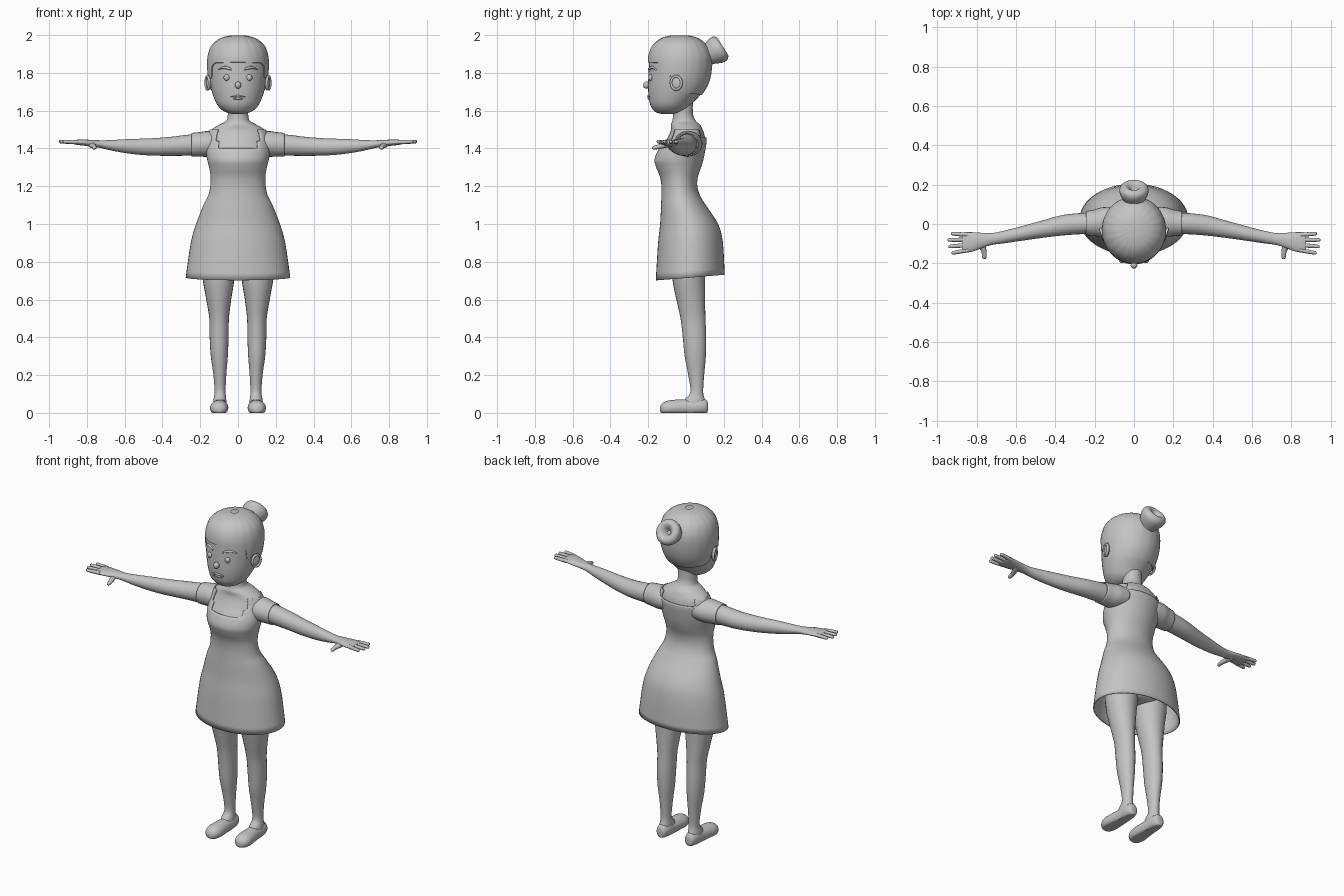
import bpy, bmesh
from math import sin, cos, pi, radians, sqrt, atan2, degrees
from mathutils import Vector

if "Cube" in bpy.data.objects:
    bpy.data.objects.remove(bpy.data.objects["Cube"])

grey = bpy.data.materials.new("plain_grey")
grey.use_nodes = True
GREY = (0.55, 0.55, 0.55, 1)
grey.diffuse_color = GREY
grey.node_tree.nodes["Principled BSDF"].inputs["Base Color"].default_value = GREY


def finish(name, bm, angle=50):
    bmesh.ops.recalc_face_normals(bm, faces=bm.faces)
    mesh = bpy.data.meshes.new(name)
    bm.to_mesh(mesh)
    bm.free()
    mesh.materials.append(grey)
    ob = bpy.data.objects.new(name, mesh)
    bpy.context.collection.objects.link(ob)
    bpy.ops.object.select_all(action='DESELECT')
    ob.select_set(True)
    bpy.context.view_layer.objects.active = ob
    bpy.ops.object.shade_smooth_by_angle(angle=radians(angle))
    return ob


def smooth(rows, n=4):
    """Catmull-Rom refinement of a list of tuples."""
    out = []
    for i in range(len(rows) - 1):
        quad = [rows[max(i - 1, 0)], rows[i], rows[i + 1], rows[min(i + 2, len(rows) - 1)]]
        for k in range(n):
            t = k / n
            out.append(tuple(
                b + t * ((c - a) + t * ((2 * a - 5 * b + 4 * c - d) + t * (3 * b - a - 3 * c + d))) / 2
                for a, b, c, d in zip(*quad)))
    return out + [rows[-1]]


def sample(rows, v):
    """Linear lookup in rows ordered by their first value."""
    for p, q in zip(rows, rows[1:]):
        if v <= q[0]:
            t = max(0, (v - p[0]) / (q[0] - p[0]))
            return [a + (b - a) * t for a, b in zip(p, q)]
    return list(rows[-1])


def skin_rings(bm, rings, caps=True, keep=None):
    n = len(rings[0])
    vs = [[bm.verts.new(p) for p in r] for r in rings]
    for a, b in zip(vs, vs[1:]):
        for j in range(n):
            quad = (a[j], a[(j + 1) % n], b[(j + 1) % n], b[j])
            mid = sum((v.co for v in quad), Vector()) / 4
            if keep is None or keep(mid):
                bm.faces.new(quad)
    if caps:
        bm.faces.new(vs[0])
        bm.faces.new(vs[-1])


def loft(name, rows, axis='z', side=1, segs=24, n=4, caps=True, keep=None, warp=None):
    """Rows are (x, y, z, a, b): centre and half sizes across the axis."""
    rings = []
    for x, y, z, a, b in smooth(rows, n):
        ring = []
        for j in range(segs):
            c, s = a * cos(2 * pi * j / segs), b * sin(2 * pi * j / segs)
            off = {'z': (c, s, 0), 'x': (0, c, s), 'y': (c, 0, s)}[axis]
            p = Vector((x, y, z)) + Vector(off)
            if warp:
                p = warp(p)
            ring.append((p.x * side, p.y, p.z))
        rings.append(ring)
    bm = bmesh.new()
    skin_rings(bm, rings, caps, keep)
    loose = [v for v in bm.verts if not v.link_faces]
    bmesh.ops.delete(bm, geom=loose, context='VERTS')
    return finish(name, bm)


def upright(rows, inset=0):
    """(z, half width, front, back) to loft rows."""
    return [(0, (f + b) / 2, z, rx - inset, (b - f) / 2 - inset) for z, rx, f, b in rows]


def ball(name, loc, scale, segs=20):
    bm = bmesh.new()
    bmesh.ops.create_uvsphere(bm, u_segments=segs, v_segments=segs // 2, radius=1)
    bmesh.ops.scale(bm, vec=scale, verts=bm.verts)
    ob = finish(name, bm, 80)
    ob.location = loc
    return ob


# Dress and the body under it
skirt = [(.715, .277, -.16, .205), (.9, .25, -.148, .195), (1.0, .222, -.137, .17),
         (1.1, .183, -.132, .105)]
torso = [(1.15, .158, -.13, .075), (1.2, .147, -.13, .06), (1.25, .145, -.138, .063),
         (1.3, .153, -.158, .08), (1.34, .163, -.167, .092), (1.39, .17, -.148, .102),
         (1.44, .167, -.115, .109), (1.475, .16, -.096, .105), (1.5, .148, -.088, .096)]
neck = [(1.525, .1, -.08, .075), (1.545, .064, -.073, .053), (1.57, .055, -.069, .04),
        (1.6, .054, -.069, .036), (1.65, .054, -.069, .036)]
hips = [(.78, .05, -.03, .06), (.81, .14, -.07, .12), (.95, .18, -.1, .14), (1.08, .16, -.11, .08)]


def in_dress(p):
    bottom = 1.4 if p.y < 0 else 1.46
    return p.z < bottom or abs(p.x) > .11


def tilt_hem(p):
    return Vector((p.x, p.y, p.z + p.y * .08 * max(0, (.95 - p.z) / .235)))


dress = loft("dress", upright(skirt + torso), segs=48, caps=False, keep=in_dress, warp=tilt_hem)
shell = dress.modifiers.new("cloth", 'SOLIDIFY')
shell.thickness = .006
loft("body", upright(hips) + upright(torso, .008) + upright(neck), segs=32)

# Head
head_rows = [(1.583, .03, -.13, -.06), (1.592, .065, -.16, -.02), (1.61, .092, -.178, .01),
             (1.64, .115, -.192, .035), (1.7, .138, -.2, .09), (1.76, .151, -.2, .12),
             (1.83, .158, -.197, .132), (1.89, .154, -.193, .131), (1.94, .135, -.172, .107),
             (1.975, .094, -.132, .066), (1.99, .045, -.085, .02), (1.993, .004, -.037, -.029)]
loft("head", upright(head_rows), segs=40)
head_fine = smooth(head_rows, 6)


def face_y(x, z):
    _, rx, f, b = sample(head_fine, z)
    return (f + b) / 2 - (b - f) / 2 * sqrt(max(0, 1 - (x / rx) ** 2))


# Hair cap: hairline height by angle from the front
hairline = [(0, 1.855), (48, 1.853), (58, 1.835), (63, 1.775), (70, 1.77), (75, 1.79),
            (92, 1.79), (99, 1.72), (115, 1.695), (180, 1.685)]
COLS, ROWS, MID = 80, 22, Vector((0, -.035, 1.8))
rings = []
for i in range(-1, ROWS + 1):
    ring = []
    for j in range(COLS):
        az = 2 * pi * j / COLS
        low = sample(hairline, abs(degrees(atan2(sin(az), cos(az)))))[1]
        z = low + (1.9925 - low) * sin(max(i, 0) / ROWS * pi / 2)
        _, rx, f, b = sample(head_fine, z)
        p = Vector((rx * sin(az), (f + b) / 2 - (b - f) / 2 * cos(az), z))
        strands = .004 * cos(az * 20) * sin(max(i, 0) / ROWS * pi)
        ring.append(MID + (p - MID) * (.99 if i < 0 else 1.035 + strands))
    rings.append(ring)
bm = bmesh.new()
skin_rings(bm, rings, caps=False)
finish("hair", bm)

# Bun with a dimple at its end
bun = loft("hair_bun", [(0, 0, z, r, r) for z, r in
           [(-.02, .045), (.01, .05), (.035, .062), (.065, .073), (.088, .072), (.103, .058),
            (.104, .042), (.092, .026), (.07, .012)]], segs=32)
bun.rotation_euler.x = radians(-58)
bun.location = (0, .106, 1.884)

# Face
ball("nose", (0, -.21, 1.735), (.017, .017, .019))
for name, z, w, h in (("upper_lip", 1.674, .04, .006), ("lower_lip", 1.662, .03, .007)):
    loft(name, [(x * w, face_y(x * w, z), z + .003 * (1 - abs(x)), .008, h * (1.05 - abs(x)))
                for x in (-1, -.6, 0, .6, 1)], 'x', segs=12)

for side, tag in ((1, "left"), (-1, "right")):
    ball(tag + "_eye", (side * .06, face_y(.06, 1.775), 1.775), (.016, .012, .017))
    loft(tag + "_eyebrow", [(x, face_y(x, z), z, .008, h) for x, z, h in
         [(.034, 1.818, .005), (.055, 1.826, .008), (.08, 1.828, .006), (.104, 1.817, .002)]],
         'x', side, segs=12)
    # Ear: shallow bowl with a rim
    ear = ball(tag + "_ear", (side * .155, -.05, 1.747), (.011, .032, .038))
    ear.rotation_euler.z = side * radians(-18)
    rim_rings = []
    for i in range(25):
        u = 2 * pi * i / 24
        rim_rings.append([(side * (.007 + .007 * sin(v)), (.029 + .007 * cos(v)) * cos(u),
                           (.035 + .007 * cos(v)) * sin(u)) for v in [k * pi / 4 for k in range(8)]])
    bm = bmesh.new()
    skin_rings(bm, rim_rings, caps=False)
    bmesh.ops.remove_doubles(bm, verts=bm.verts, dist=.0001)
    rim = finish(tag + "_ear_rim", bm, 80)
    rim.location, rim.rotation_euler = ear.location, ear.rotation_euler

    # Sleeve and arm with palm
    sleeve = loft(tag + "_sleeve", [(.1, .012, 1.425, .075, .062), (.16, .01, 1.424, .075, .068),
                  (.2, .006, 1.422, .068, .065), (.245, .003, 1.42, .062, .062)],
                  'x', side, caps=False)
    sleeve.modifiers.new("cloth", 'SOLIDIFY').thickness = .006
    loft(tag + "_arm", [(.12, .008, 1.423, .058, .058), (.25, .003, 1.418, .054, .056),
         (.36, -.006, 1.411, .052, .05), (.47, -.027, 1.408, .044, .045),
         (.57, -.048, 1.411, .037, .039), (.66, -.066, 1.416, .032, .029),
         (.72, -.076, 1.422, .03, .021), (.77, -.083, 1.427, .038, .018),
         (.82, -.091, 1.431, .049, .016), (.865, -.094, 1.433, .052, .012),
         (.875, -.094, 1.433, .046, .007)], 'x', side)
    # Fingers and thumb
    for finger, y0, y1, tip in (("index", -.133, -.148, .928), ("middle", -.107, -.115, .944),
                                ("ring", -.08, -.081, .948), ("little", -.055, -.049, .93)):
        rows = [(.845 + (tip - .845) * t, y0 + (y1 - y0) * t, 1.433 + .003 * t, r, r)
                for t, r in ((0, .011), (.5, .0105), (.9, .009), (.98, .006), (1, .002))]
        loft(f"{tag}_{finger}_finger", rows, 'x', side, segs=12, n=2)
    loft(tag + "_thumb", [(.785, -.075, 1.424, .02, .014), (.772, -.115, 1.416, .018, .014),
         (.762, -.145, 1.409, .013, .012), (.761, -.17, 1.404, .011, .01),
         (.761, -.179, 1.403, .005, .004)], 'y', side, segs=12)

    # Leg and shoe
    loft(tag + "_leg", [(.097, .042, .03, .036, .066), (.096, .046, .07, .034, .054),
         (.095, .057, .11, .029, .034), (.096, .054, .2, .034, .042), (.099, .049, .3, .045, .056),
         (.1, .045, .4, .05, .062), (.1, .037, .5, .052, .066), (.102, .025, .6, .066, .076),
         (.103, .015, .7, .083, .086), (.104, .015, .8, .095, .09), (.1, .015, .92, .09, .08)],
         'z', side)
    loft(tag + "_shoe", [(.096, .116, .03, .012, .015), (.096, .108, .032, .028, .03),
         (.096, .075, .033, .038, .036), (.096, .02, .03, .04, .036), (.098, -.04, .028, .046, .036),
         (.1, -.09, .026, .048, .034), (.1, -.122, .024, .036, .026), (.1, -.135, .022, .018, .014),
         (.1, -.138, .022, .004, .004)], 'y', side,
         warp=lambda p: Vector((p.x, p.y, max(0, p.z + (p.z - .03) * .2))))
